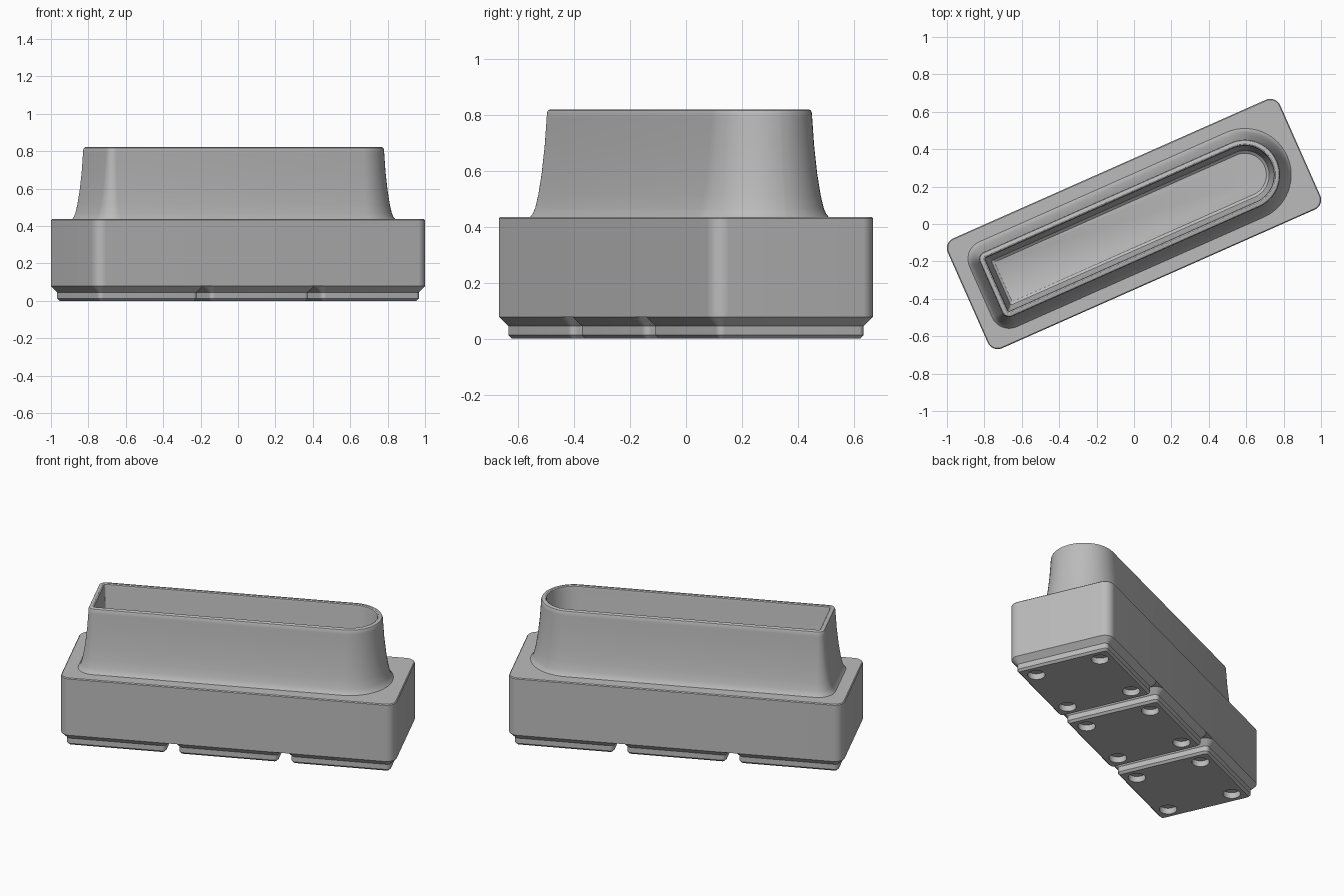
import bpy, bmesh, math

if "Cube" in bpy.data.objects:
    bpy.data.objects.remove(bpy.data.objects["Cube"], do_unlink=True)

TURN = math.radians(23.9)      # the whole tray sits at an angle
HALF_L, HALF_W, CORNER = 0.972, 0.3214, 0.058
PITCH = 0.6506
STEPS = 14

grey = bpy.data.materials.new("plain_grey")
grey.use_nodes = True
grey.diffuse_color = (0.5, 0.5, 0.5, 1)
grey.node_tree.nodes["Principled BSDF"].inputs["Base Color"].default_value = (0.5, 0.5, 0.5, 1)


def outline(hl, hw, r_right, r_left, grow, cx=0.0):
    """Rectangle with round corners, its two ends rounded separately, grown outwards."""
    hl, hw = hl + grow, hw + grow
    pts = []
    for i, (sx, sy) in enumerate(((1, 1), (-1, 1), (-1, -1), (1, -1))):
        r = max((r_right if sx > 0 else r_left) + grow, 0.008)
        r = min(r, hw - 0.001)
        for k in range(STEPS + 1):
            a = math.pi / 2 * (i + k / STEPS)
            pts.append((cx + sx * (hl - r) + r * math.cos(a),
                        sy * (hw - r) + r * math.sin(a)))
    return pts


def block(grow, cx=0.0, hl=HALF_L):
    return outline(hl, HALF_W, CORNER, CORNER, grow, cx)


def collar(grow):
    return outline(0.836, 0.188, 0.188, 0.04, grow)


def loft(name, rings):
    """Skin a stack of (outline, height) rings and close both ends."""
    bm = bmesh.new()
    loops = [[bm.verts.new((x, y, z)) for x, y in pts] for pts, z in rings]
    for low, high in zip(loops, loops[1:]):
        n = len(low)
        for i in range(n):
            j = (i + 1) % n
            bm.faces.new((low[i], low[j], high[j], high[i]))
    bm.faces.new(loops[0][::-1])
    bm.faces.new(loops[-1])
    bmesh.ops.recalc_face_normals(bm, faces=bm.faces)
    mesh = bpy.data.meshes.new(name)
    bm.to_mesh(mesh)
    bm.free()
    mesh.materials.append(grey)
    obj = bpy.data.objects.new(name, mesh)
    bpy.context.collection.objects.link(obj)
    return obj


def finish(obj):
    bpy.ops.object.select_all(action='DESELECT')
    obj.select_set(True)
    bpy.context.view_layer.objects.active = obj
    bpy.ops.object.shade_smooth_by_angle(angle=math.radians(30))
    obj.rotation_euler.z = TURN


# Body, flared collar and tapered pocket as one skin
flare = [(0.060, 0.436), (0.051, 0.447), (0.042, 0.468), (0.031, 0.515),
         (0.019, 0.59), (0.008, 0.69), (0.001, 0.79), (0, 0.808)]
rim = [(-0.004, 0.817), (-0.011, 0.821), (-0.024, 0.821), (-0.030, 0.817)]
pocket = [(-0.033, 0.80), (-0.053, 0.15), (-0.058, 0.132), (-0.073, 0.12)]
rings = [(block(0), 0.078), (block(0), 0.431), (block(-0.005), 0.436)]
rings += [(collar(g), z) for g, z in flare + rim + pocket]
finish(loft("tray_body", rings))

# Stepped feet with four round magnet recesses each
for name, cx in (("right_foot", -PITCH), ("middle_foot", 0), ("left_foot", PITCH)):
    steps = [(-0.0457, 0), (-0.0333, 0.0124), (-0.0333, 0.045), (0, 0.078)]
    foot = loft(name, [(block(g, cx, HALF_W), z) for g, z in steps])

    bm = bmesh.new()
    for sx in (-1, 1):
        for sy in (-1, 1):
            made = bmesh.ops.create_cone(bm, cap_ends=True, segments=32, radius1=0.05,
                                         radius2=0.05, depth=0.074)
            bmesh.ops.translate(bm, verts=made["verts"],
                                vec=(cx + sx * 0.2014, sy * 0.2014, 0))
    mesh = bpy.data.meshes.new("recess_cutter")
    bm.to_mesh(mesh)
    bm.free()
    mesh.materials.append(grey)
    cutter = bpy.data.objects.new("recess_cutter", mesh)
    cutter.hide_render = True
    bpy.context.collection.objects.link(cutter)

    mod = foot.modifiers.new("recesses", 'BOOLEAN')
    mod.operation = 'DIFFERENCE'
    mod.solver = 'EXACT'
    mod.object = cutter
    bpy.context.view_layer.objects.active = foot
    bpy.ops.object.modifier_apply(modifier=mod.name)
    bpy.data.objects.remove(cutter, do_unlink=True)
    finish(foot)
